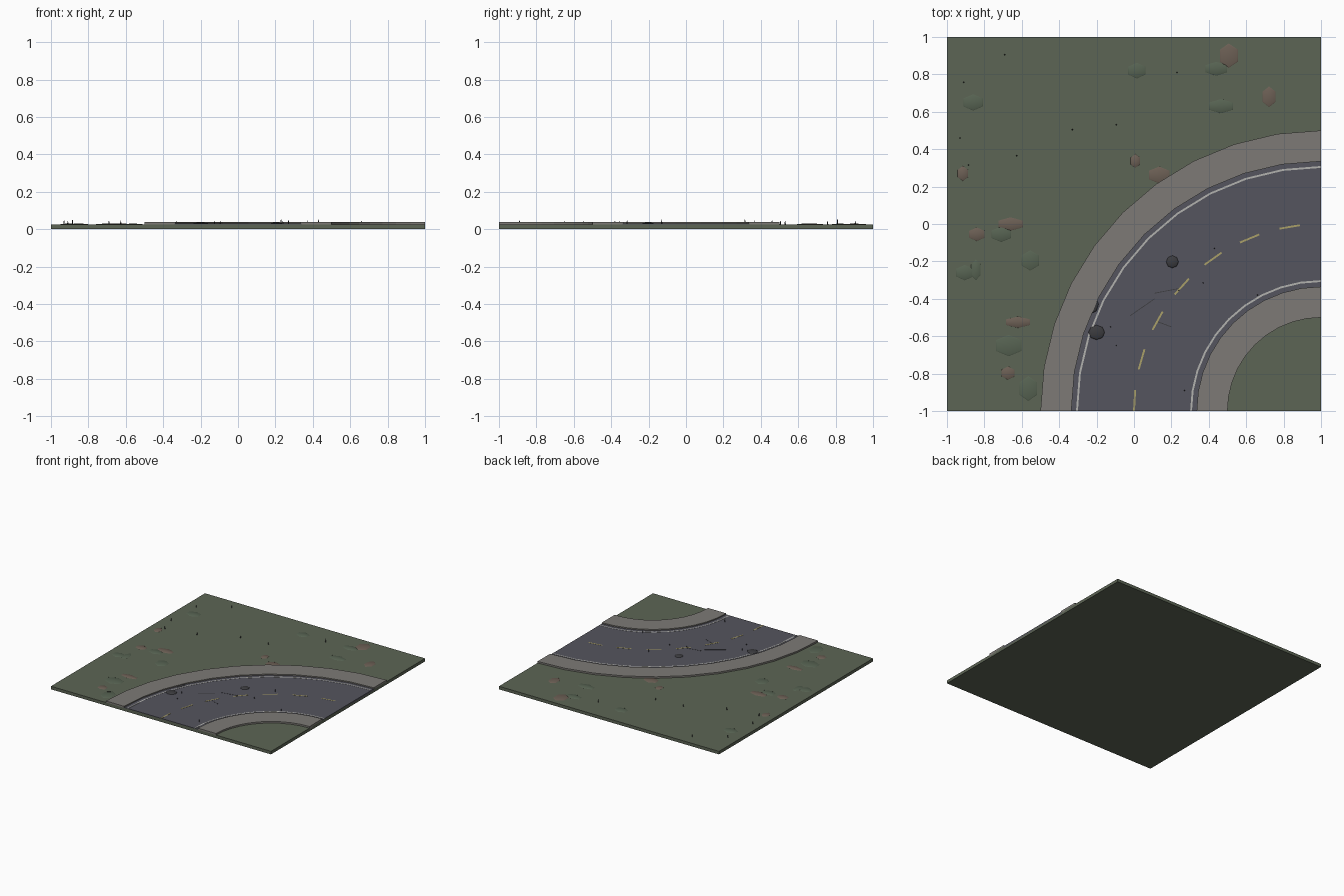
import bpy, bmesh, random
from math import cos, sin, pi, radians, atan2, hypot
from mathutils import Matrix

if "Cube" in bpy.data.objects:
    bpy.data.objects.remove(bpy.data.objects["Cube"])

random.seed(4)
CX, CY = 1.0, -1.0  # centre of the bend


def material(name, rgb):
    m = bpy.data.materials.new(name)
    m.diffuse_color = (*rgb, 1)
    m.use_nodes = True
    m.node_tree.nodes["Principled BSDF"].inputs["Base Color"].default_value = m.diffuse_color
    return m


GRASS = material("grass", (0.108, 0.130, 0.090))
ASPHALT = material("asphalt", (0.090, 0.090, 0.112))
CONCRETE = material("concrete", (0.205, 0.195, 0.180))
WHITE = material("white_paint", (0.45, 0.45, 0.43))
YELLOW = material("yellow_paint", (0.40, 0.35, 0.14))
MOSS = material("moss", (0.095, 0.125, 0.085))
EARTH = material("earth", (0.150, 0.115, 0.090))
DARK = material("dark_stone", (0.045, 0.045, 0.050))


def finish(name, bm, mat, smooth=False):
    bmesh.ops.recalc_face_normals(bm, faces=bm.faces)
    for f in bm.faces:
        f.smooth = smooth
    me = bpy.data.meshes.new(name)
    bm.to_mesh(me)
    bm.free()
    ob = bpy.data.objects.new(name, me)
    bpy.context.collection.objects.link(ob)
    me.materials.append(mat)
    return ob


def arc_band(bm, r0, r1, z0, z1, a0=90, a1=180, n=10):
    """Solid curved strip about the bend centre."""
    rings = []
    for i in range(n + 1):
        a = radians(a0 + (a1 - a0) * i / n)
        rings.append([bm.verts.new((CX + r * cos(a), CY + r * sin(a), z))
                      for r, z in ((r0, z0), (r1, z0), (r1, z1), (r0, z1))])
    for p, q in zip(rings, rings[1:]):
        for k in range(4):
            bm.faces.new((p[k], p[(k + 1) % 4], q[(k + 1) % 4], q[k]))
    bm.faces.new(rings[0])
    bm.faces.new(rings[-1])


def band_object(name, mat, *args):
    bm = bmesh.new()
    arc_band(bm, *args)
    return finish(name, bm, mat)


def box(bm, x, y, z, sx, sy, sz, angle=0):
    bmesh.ops.create_cube(bm, size=1, matrix=Matrix.Translation((x, y, z))
                          @ Matrix.Rotation(angle, 4, "Z") @ Matrix.Diagonal((sx, sy, sz, 1)))


def stones(name, mat, items, sides, z, rz):
    """Flattened low-poly mounds: x, y, half width, half depth."""
    bm = bmesh.new()
    for x, y, rx, ry in items:
        bmesh.ops.create_uvsphere(bm, u_segments=sides, v_segments=4, radius=1,
                                  matrix=Matrix.Translation((x, y, z))
                                  @ Matrix.Diagonal((rx, ry, rz, 1)))
    return finish(name, bm, mat, True)


# Ground slab
bm = bmesh.new()
box(bm, 0, 0, 0.0125, 2, 2, 0.025)
finish("ground_slab", bm, GRASS)

# Road and raised pavements
band_object("road", ASPHALT, 0.66, 1.34, 0.015, 0.029)
band_object("outer_pavement", CONCRETE, 1.335, 1.5, 0.015, 0.038)
band_object("inner_pavement", CONCRETE, 0.5, 0.665, 0.015, 0.038)

# Painted lines
band_object("outer_edge_line", WHITE, 1.30, 1.31, 0.027, 0.0302)
band_object("inner_edge_line", WHITE, 0.69, 0.70, 0.027, 0.0302)
bm = bmesh.new()
step = 90 / 7
for i in range(7):
    a = 180 - i * step
    arc_band(bm, 0.995, 1.005, 0.027, 0.0302, a - step / 2, a, 1)
finish("centre_dashes", bm, YELLOW)

# Flat mounds on the grass and dark stones on the road
stones("mossy_mounds", MOSS, [
    (-.86, .65, .075, .055), (.015, .82, .067, .053), (.44, .83, .085, .047),
    (.465, .63, .093, .048), (-.71, -.055, .075, .052), (-.555, -.195, .067, .068),
    (-.905, -.26, .067, .052), (-.845, -.245, .037, .07), (-.67, -.65, .1, .072),
    (-.565, -.88, .068, .084)], 6, 0.020, 0.010)
stones("earth_mounds", EARTH, [
    (.507, .9, .07, .082), (.722, .68, .05, .07), (.007, .337, .036, .046),
    (.135, .262, .08, .057), (-.915, .27, .04, .05), (-.84, -.055, .06, .046),
    (-.66, 0, .095, .045), (-.62, -.525, .095, .038), (-.673, -.797, .05, .045)],
    6, 0.020, 0.010)
stones("road_stones", DARK, [
    (-.2, -.58, .05, .045), (.205, -.202, .038, .038), (-.225, -.43, .04, .055)],
    8, 0.026, 0.010)

# Cracks in the asphalt
bm = bmesh.new()
for x0, y0, x1, y1 in ((-.02, -.49, .11, -.40), (.11, -.37, .24, -.345), (.12, -.52, .20, -.55)):
    box(bm, (x0 + x1) / 2, (y0 + y1) / 2, 0.029, hypot(x1 - x0, y1 - y0), 0.004, 0.002,
        atan2(y1 - y0, x1 - x0))
finish("road_cracks", bm, DARK)

# Tiny upright sprigs
bm = bmesh.new()
for x, y in ((-.69, .905), (-.91, .757), (-.93, .46), (-.33, .505), (-.095, .53), (-.627, .365),
             (.23, .81), (-.885, .315), (.43, -.13), (.66, -.38), (.27, -.89), (.37, -.315),
             (-.125, -.55), (-.095, -.65), (.24, -.355)):
    h = random.uniform(0.022, 0.034)
    bmesh.ops.create_cone(bm, cap_ends=True, segments=4, radius1=0.005, radius2=0.001, depth=h,
                          matrix=Matrix.Translation((x, y, 0.02 + h / 2)))
finish("sprigs", bm, DARK)
